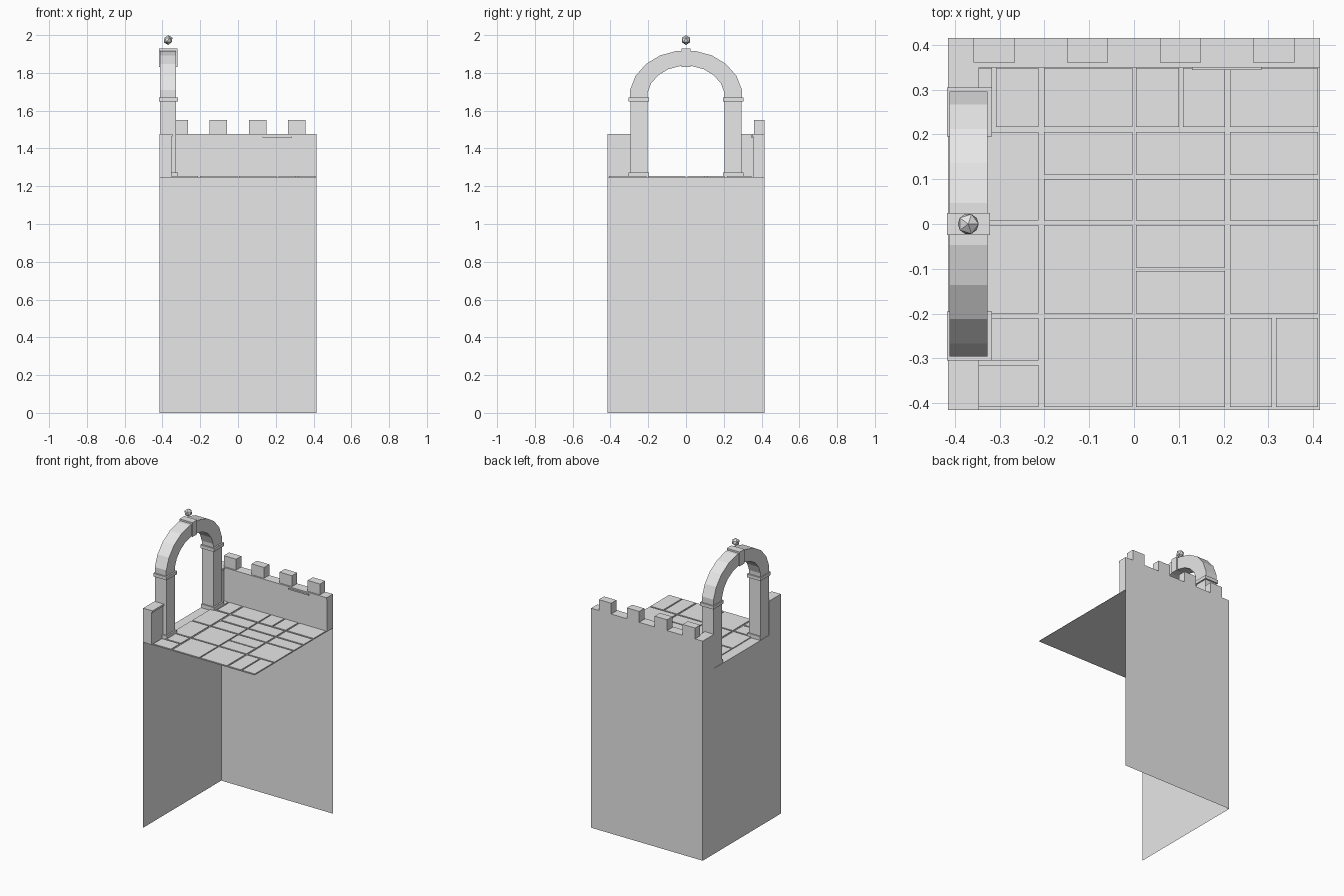
import bpy, bmesh, math
from mathutils import Matrix

cube = bpy.data.objects.get("Cube")
if cube:
    bpy.data.objects.remove(cube, do_unlink=True)

stone = bpy.data.materials.new("pale_grey_stone")
stone.use_nodes = True
GREY = (0.8, 0.8, 0.8, 1)
stone.diffuse_color = GREY
stone.node_tree.nodes["Principled BSDF"].inputs["Base Color"].default_value = GREY


def finish(name, bm):
    mesh = bpy.data.meshes.new(name)
    bm.to_mesh(mesh)
    bm.free()
    mesh.materials.append(stone)
    obj = bpy.data.objects.new(name, mesh)
    bpy.context.collection.objects.link(obj)
    return obj


def add_box(bm, x, y, z):
    """Add a box given its low and high limit on each axis."""
    size = [b - a for a, b in (x, y, z)]
    mid = [(a + b) / 2 for a, b in (x, y, z)]
    bmesh.ops.create_cube(bm, size=1, matrix=Matrix.Translation(mid) @ Matrix.Diagonal((*size, 1)))


def boxes(name, limits):
    bm = bmesh.new()
    for lim in limits:
        add_box(bm, *lim)
    return finish(name, bm)


def sheet(name, corners):
    bm = bmesh.new()
    bm.faces.new([bm.verts.new(c) for c in corners])
    return finish(name, bm)


H = 0.415        # half width of the tower
FLOOR = 1.247    # floor level
WALL_TOP = 1.477

# Thin tower walls and floor slab; the front and left sides are open
sheet("back_wall", [(H, H, 0), (-H, H, 0), (-H, H, FLOOR), (H, H, FLOOR)])
sheet("right_wall", [(-H, H, 0), (-H, -H, 0), (-H, -H, FLOOR), (-H, H, FLOOR)])
sheet("floor", [(-H, -H, FLOOR), (H, -H, FLOOR), (H, H, FLOOR), (-H, H, FLOOR)])

# Floor tiles: each column is a width with a list of tile depth ranges
A, B, C = (0.217, 0.348), (0.111, 0.205), (0.008, 0.1)
D, E, F = (-0.097, -0.002), (-0.2, -0.105), (-0.408, -0.21)
BC, DE = (C[0], B[1]), (E[0], D[1])
columns = [
    ((-0.346, -0.317), [A]),
    ((-0.308, -0.213), [A]),
    ((-0.346, -0.213), [BC, DE, (-0.305, -0.21), (-0.408, -0.315)]),
    ((-0.201, -0.003), [A, B, C, DE, F]),
    ((0.005, 0.1), [A]),
    ((0.109, 0.203), [A]),
    ((0.005, 0.203), [B, C, D, E, F]),
    ((0.214, 0.411), [A, B, C, DE]),
    ((0.214, 0.308), [F]),
    ((0.317, 0.411), [F]),
]
boxes("floor_tiles", [(x, y, (FLOOR, FLOOR + 0.006)) for x, rows in columns for y in rows])

# Parapets with a slightly wider coping
CAP = 1.464
boxes("back_parapet", [((-H, H), (0.354, H), (FLOOR, CAP)),
                       ((-H, H), (0.349, H), (CAP, WALL_TOP))])
boxes("right_parapet", [
    ((-H, -0.353), (-H, -0.29), (FLOOR, CAP)),
    ((-H, -0.346), (-H, -0.29), (CAP, WALL_TOP)),
    ((-H, -0.353), (0.29, 0.354), (FLOOR, CAP)),
    ((-H, -0.346), (0.29, 0.349), (CAP, WALL_TOP))])
boxes("coping_chip", [((0.13, 0.285), (0.344, 0.356), (1.459, 1.468))])

# Merlons
boxes("merlons", [((x - 0.046, x + 0.046), (0.36, H), (WALL_TOP, 1.55))
                  for x in (-0.312, -0.104, 0.104, 0.312)])

# Arch posts with plinths and capitals
X0, X1 = -0.412, -0.327
SPRING = 1.67
for side, name in ((-1, "front"), (1, "back")):
    def span(a, b):
        return tuple(sorted((side * a, side * b)))
    boxes(name + "_post", [((X0, X1), span(0.205, 0.295), (FLOOR, SPRING))])
    boxes(name + "_plinth", [((X0, -0.317), span(0.197, 0.304), (FLOOR, 1.273))])
    boxes(name + "_capital", [((-0.417, -0.317), span(0.195, 0.305), (1.648, SPRING))])

# Faceted arch ring: sections swept over the opening
bm = bmesh.new()
angles = [math.radians(9 + 18 * i) for i in range(10)]


def curve(a, b, foot):
    pts = [(a * math.cos(t), SPRING + b * math.sin(t)) for t in angles]
    return [(foot, SPRING)] + pts + [(-foot, SPRING)]


sections = []
for (yo, zo), (yi, zi) in zip(curve(0.3, 0.25, 0.296), curve(0.206, 0.168, 0.205)):
    sections.append([bm.verts.new(p) for p in
                     ((X0, yo, zo), (X1, yo, zo), (X1, yi, zi), (X0, yi, zi))])
for s, t in zip(sections, sections[1:]):
    for i in range(4):
        j = (i + 1) % 4
        bm.faces.new((s[i], s[j], t[j], t[i]))
bm.faces.new(sections[0])
bm.faces.new(sections[-1][::-1])
bmesh.ops.recalc_face_normals(bm, faces=bm.faces)
finish("arch_ring", bm)

# Keystone and the small ball above it
boxes("keystone", [((-0.417, -0.321), (-0.025, 0.025), (1.832, 1.928))])
bm = bmesh.new()
bmesh.ops.create_icosphere(bm, subdivisions=1, radius=0.026,
                           matrix=Matrix.Translation((-0.37, 0, 1.974)))
finish("finial_ball", bm)
